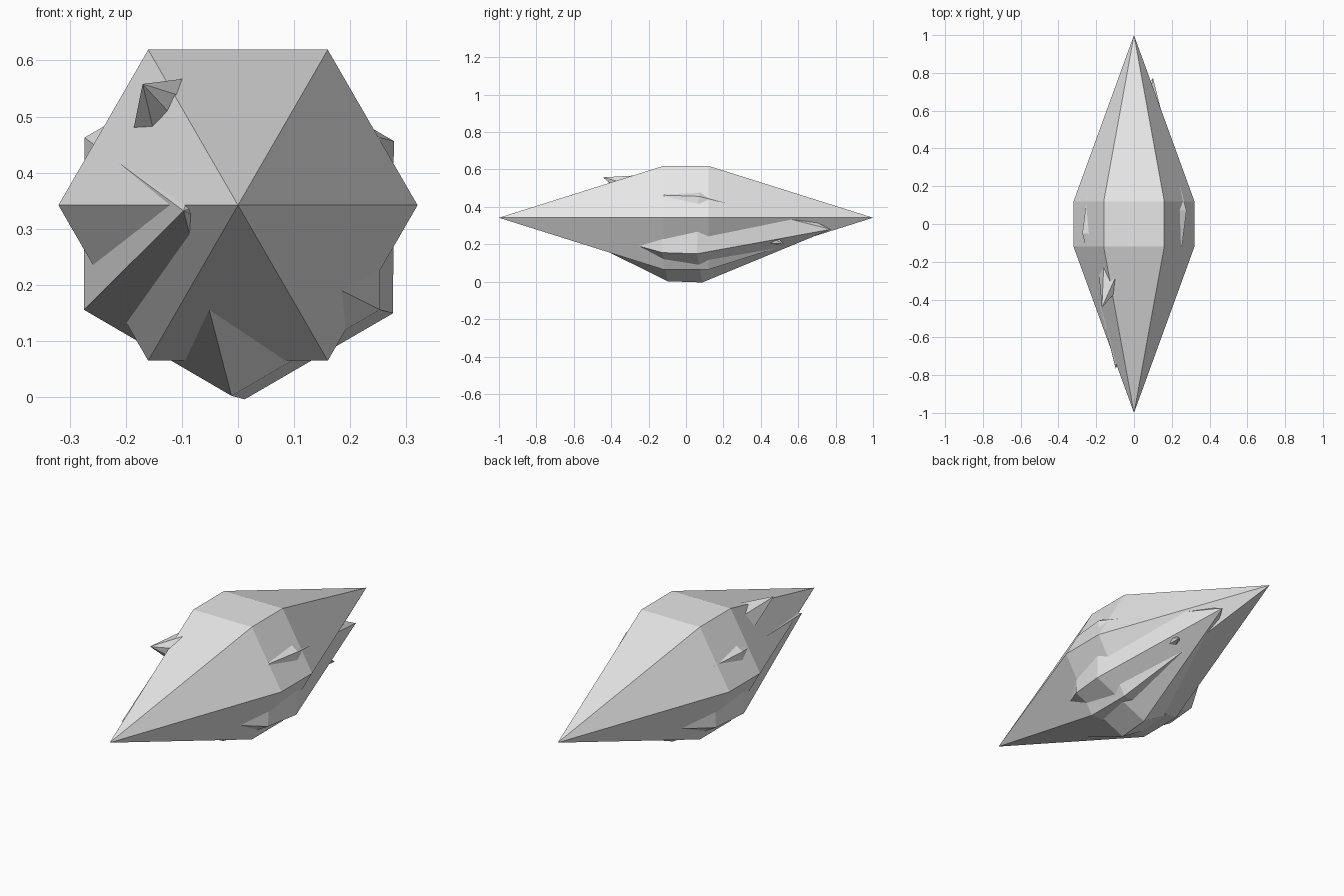
import bpy, bmesh, math
from mathutils import Vector

if "Cube" in bpy.data.objects:
    bpy.data.objects.remove(bpy.data.objects["Cube"])

grey = bpy.data.materials.new("stone grey")
grey.diffuse_color = (0.8, 0.8, 0.8, 1)
grey.use_nodes = True
grey.node_tree.nodes["Principled BSDF"].inputs["Base Color"].default_value = grey.diffuse_color


def crystal(name, tip_a, tip_b, radius, corner, prism=0.12, sides=6):
    """Double-pointed crystal; 'corner' is the direction of one long ridge."""
    a, b = Vector(tip_a), Vector(tip_b)
    mid, half = (a + b) / 2, (b - a) / 2
    axis = half.normalized()
    u = Vector(corner)
    u = (u - axis * u.dot(axis)).normalized()
    v = axis.cross(u)
    bm = bmesh.new()
    rings = []
    for s in (-prism, prism):
        rings.append([bm.verts.new(mid + half * s + radius * (
            u * math.cos(k * math.tau / sides) + v * math.sin(k * math.tau / sides)))
            for k in range(sides)])
    ends = bm.verts.new(a), bm.verts.new(b)
    for k in range(sides):
        n = (k + 1) % sides
        bm.faces.new((rings[0][k], rings[0][n], rings[1][n], rings[1][k]))
        bm.faces.new((ends[0], rings[0][n], rings[0][k]))
        bm.faces.new((ends[1], rings[1][k], rings[1][n]))
    bmesh.ops.recalc_face_normals(bm, faces=bm.faces)
    mesh = bpy.data.meshes.new(name)
    bm.to_mesh(mesh)
    bm.free()
    mesh.materials.append(grey)
    bpy.context.collection.objects.link(bpy.data.objects.new(name, mesh))


# Large level crystal, ridges on the left and right
crystal("main_crystal", (0, -1, 0.342), (0, 1, 0.342), 0.32, (1, 0, 0))
# Slightly turned crystal, ridge underneath
crystal("second_crystal", (-0.097, -0.765, 0.332), (0.1, 0.775, 0.28), 0.307, (0, 0, -1))
# Small steep crystal, only its tips showing
crystal("small_crystal", (-0.17, -0.443, 0.558), (0.16, 0.525, 0.202), 0.2, (0.24, -0.18, -0.256))
